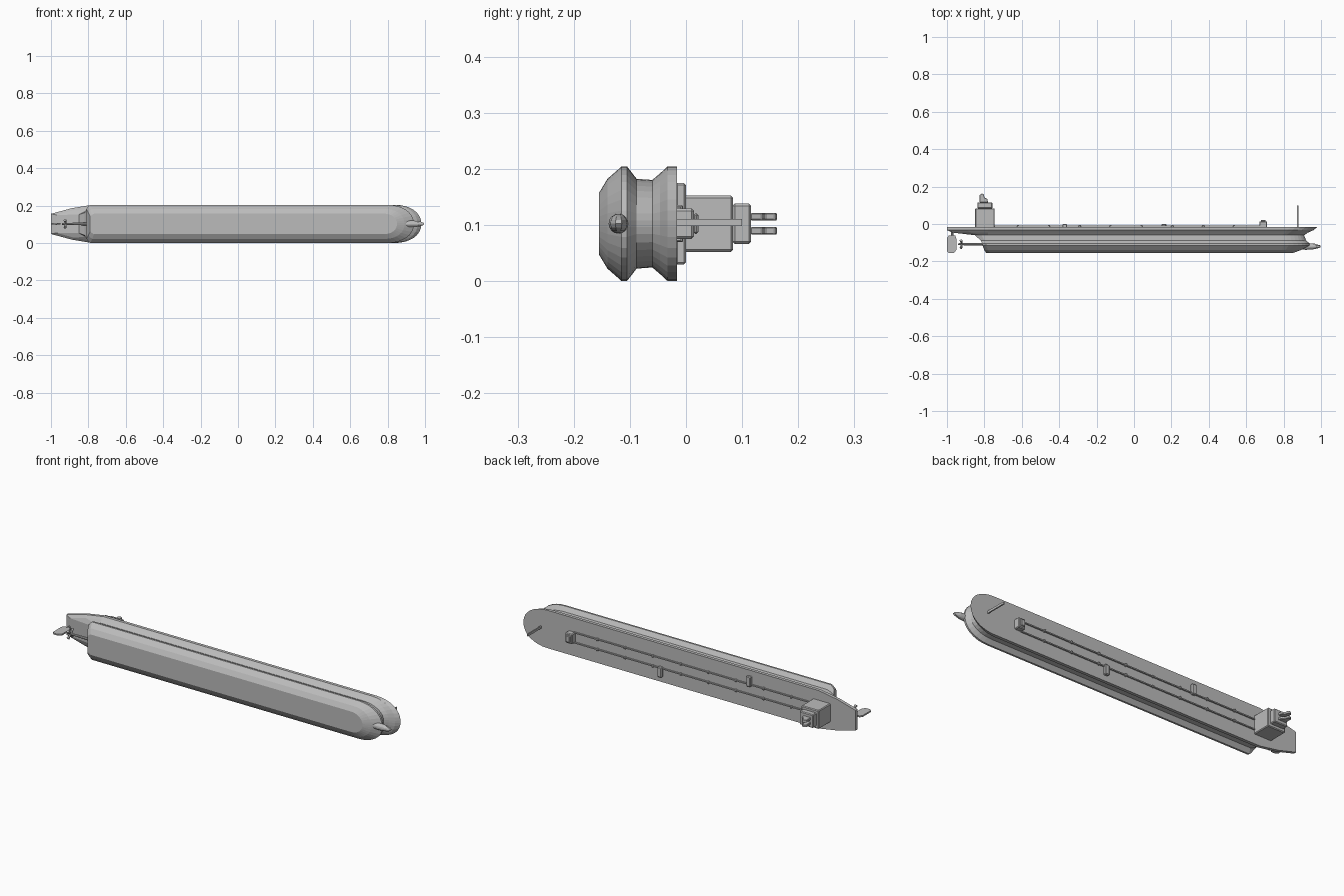
import bpy, bmesh, math
from mathutils import Matrix, Vector

cube = bpy.data.objects.get("Cube")
if cube:
    bpy.data.objects.remove(cube, do_unlink=True)

grey = bpy.data.materials.new("ship_grey")
grey.use_nodes = True
COLOR = (0.5, 0.5, 0.5, 1)
grey.diffuse_color = COLOR
grey.node_tree.nodes["Principled BSDF"].inputs["Base Color"].default_value = COLOR

ZC = 0.102      # height of the ship's centre plane (ship lies on its side)
DECK = -0.016   # deck level along y


def finish(name, bm, bevel=0):
    bmesh.ops.recalc_face_normals(bm, faces=bm.faces)
    mesh = bpy.data.meshes.new(name)
    bm.to_mesh(mesh)
    bm.free()
    mesh.materials.append(grey)
    obj = bpy.data.objects.new(name, mesh)
    bpy.context.collection.objects.link(obj)
    if bevel:
        mod = obj.modifiers.new("bevel", "BEVEL")
        mod.width, mod.segments = bevel, 1
    return obj


def box(name, x, y, z, bevel=0):
    """Box from (min, max) pairs; z is measured from the centre plane."""
    bm = bmesh.new()
    size = Matrix.Diagonal((x[1] - x[0], y[1] - y[0], z[1] - z[0], 1))
    mid = Matrix.Translation((sum(x) / 2, sum(y) / 2, ZC + sum(z) / 2))
    bmesh.ops.create_cube(bm, size=1, matrix=mid @ size)
    return finish(name, bm, bevel)


def rod(name, start, end, radius, sides=8, tip=None):
    a, b = Vector(start), Vector(end)
    bm = bmesh.new()
    turn = (b - a).to_track_quat('Z', 'Y').to_matrix().to_4x4()
    bmesh.ops.create_cone(bm, cap_ends=True, segments=sides, radius1=radius,
                          radius2=radius if tip is None else tip, depth=(b - a).length,
                          matrix=Matrix.Translation((a + b) / 2) @ turn)
    return finish(name, bm)


def prism(name, outline, z0, z1, bevel=0):
    """Outline in x, y extruded through z."""
    bm = bmesh.new()
    face = bm.faces.new([bm.verts.new((x, y, ZC + z0)) for x, y in outline])
    out = bmesh.ops.extrude_face_region(bm, geom=[face])
    moved = [v for v in out["geom"] if isinstance(v, bmesh.types.BMVert)]
    bmesh.ops.translate(bm, verts=moved, vec=(0, 0, z1 - z0))
    return finish(name, bm, bevel)


def waterline(stern, taper, transom, bow, bow_run, half):
    """Closed outline: square stern, tapered run, straight sides, round bow."""
    side = [(stern, transom), ((stern + taper) / 2, transom + (half - transom) * 0.62),
            (taper, half)]
    for i in range(9):
        a = math.pi / 2 * i / 8
        side.append((bow - bow_run + bow_run * math.sin(a),
                     max(half * math.cos(a) ** 0.9 if i < 8 else 0, 0.006)))
    return side + [(x, -w) for x, w in reversed(side)]


# Hull: stacked waterlines (y, stern, taper start, transom, bow, bow run, half beam)
levels = [
    (-0.155, -0.79, -0.77, 0.040, 0.85, 0.07, 0.055),
    (-0.140, -0.80, -0.78, 0.060, 0.89, 0.10, 0.080),
    (-0.115, -0.81, -0.79, 0.080, 0.94, 0.14, 0.102),
    (-0.105, -0.81, -0.79, 0.080, 0.94, 0.14, 0.102),
    (-0.088, -0.82, -0.78, 0.060, 0.92, 0.13, 0.080),
    (-0.060, -0.85, -0.78, 0.050, 0.91, 0.12, 0.078),
    (-0.046, -0.97, -0.78, 0.048, 0.93, 0.12, 0.090),
    (-0.033, -1.00, -0.78, 0.054, 0.96, 0.14, 0.102),
    (DECK, -1.00, -0.78, 0.054, 0.98, 0.14, 0.102),
]
bm = bmesh.new()
rings = [[bm.verts.new((x, lv[0], ZC + w)) for x, w in waterline(*lv[1:])] for lv in levels]
for low, high in zip(rings, rings[1:]):
    for i in range(len(low)):
        j = (i + 1) % len(low)
        bm.faces.new((low[i], low[j], high[j], high[i]))
bm.faces.new(rings[0])
bm.faces.new(rings[-1])
finish("hull", bm)

# Bulbous bow
bm = bmesh.new()
bmesh.ops.create_uvsphere(bm, u_segments=10, v_segments=8, radius=1,
                          matrix=Matrix.Translation((0.92, -0.12, ZC))
                          @ Matrix.Diagonal((0.08, 0.018, 0.018, 1)))
finish("bulbous_bow", bm)

# Rudder and its stock
prism("rudder", [(-1, -0.075), (-0.99, -0.062), (-0.955, -0.062), (-0.95, -0.08),
                 (-0.95, -0.14), (-0.965, -0.155), (-0.99, -0.155), (-1, -0.145)],
      -0.004, 0.004)
rod("rudder_stock", (-0.972, -0.065, ZC), (-0.972, -0.03, ZC), 0.006)

# Propeller
rod("propeller_shaft", (-0.80, -0.108, ZC), (-0.94, -0.108, ZC), 0.008, tip=0.005)
for i in range(4):
    a = math.pi / 2 * i + math.pi / 4
    rod("propeller_blade", (-0.92, -0.108, ZC),
        (-0.925, -0.108 + 0.028 * math.cos(a), ZC + 0.028 * math.sin(a)), 0.004, 6, 0.008)

# Superstructure, bridge and twin funnels
box("superstructure", (-0.85, -0.745), (DECK - 0.005, 0.084), (-0.05, 0.05), 0.004)
box("bridge", (-0.838, -0.757), (0.083, 0.116), (-0.036, 0.036), 0.004)
for s in (-1, 1):
    z = sorted((s * 0.006, s * 0.019))
    prism("funnel", [(-0.825, 0.115), (-0.78, 0.115), (-0.785, 0.135), (-0.80, 0.142),
                     (-0.802, 0.158), (-0.812, 0.163), (-0.826, 0.155)], *z, bevel=0.002)

# Forward deckhouse and foremast
box("forward_deckhouse", (0.67, 0.712), (DECK - 0.005, 0.014), (-0.027, 0.027), 0.004)
box("deckhouse_roof", (0.678, 0.704), (0.013, 0.022), (-0.018, 0.018), 0.003)
box("foremast", (0.872, 0.879), (DECK - 0.005, 0.1), (-0.004, 0.008))

# Deck pipes with supports along them
for s in (-1, 1):
    z = s * 0.027
    box("deck_pipe", (-0.75, 0.68), (DECK - 0.003, -0.009), (z - 0.003, z + 0.003))
    for i in range(8):
        x = -0.62 + 0.165 * i
        box("pipe_support", (x - 0.006, x + 0.006), (DECK - 0.003, -0.005),
            (z - 0.006, z + 0.006), 0.002)

# Cargo manifolds, one on each side
for x, s in ((0.16, -1), (-0.37, 1)):
    box("cargo_manifold", (x - 0.013, x + 0.013), (DECK - 0.003, 0.0),
        sorted((s * 0.018, s * 0.073)), 0.004)
